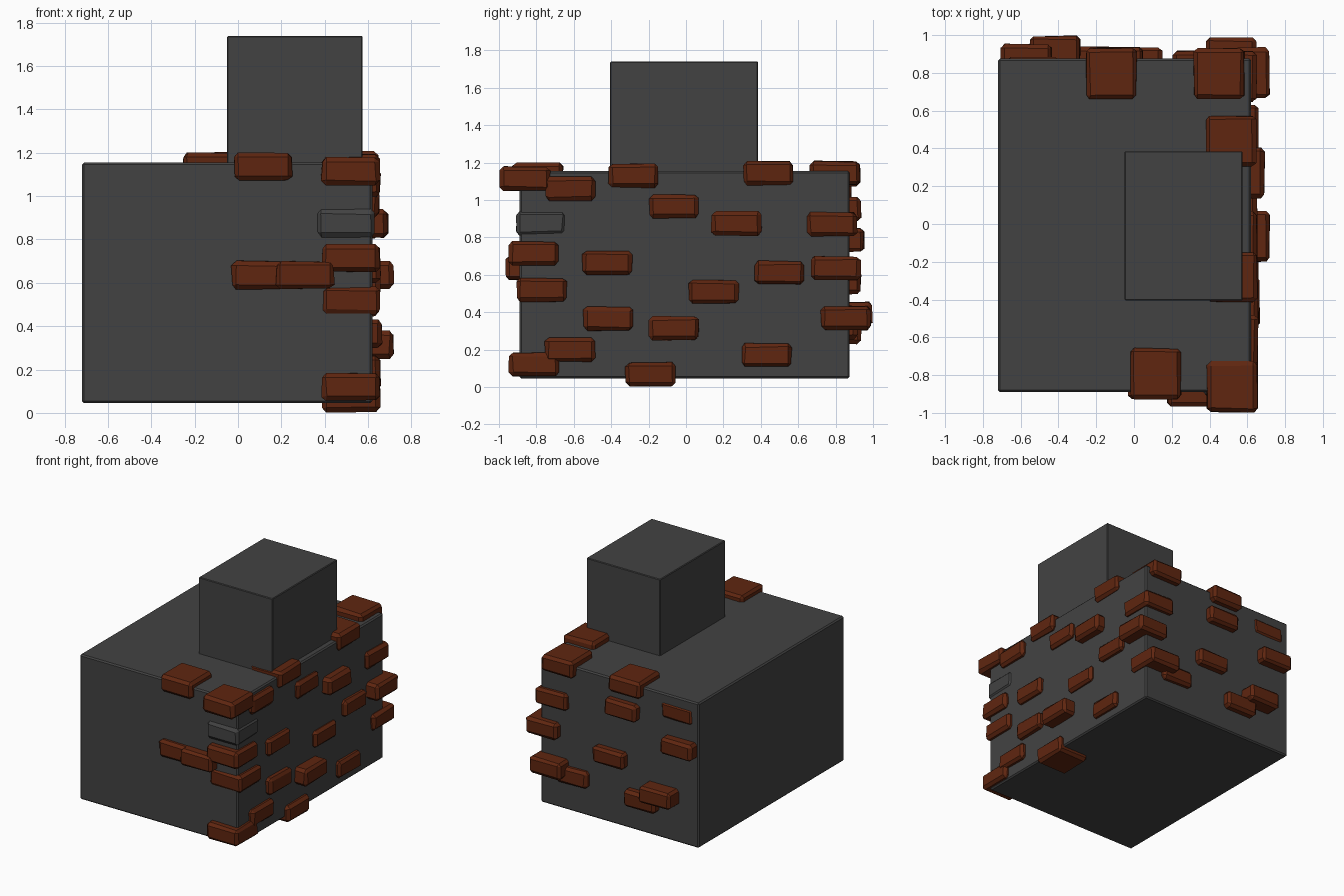
import bpy, bmesh, random
from mathutils import Vector

if "Cube" in bpy.data.objects:
    bpy.data.objects.remove(bpy.data.objects["Cube"])

random.seed(4)


def material(name, rgb):
    m = bpy.data.materials.new(name)
    m.diffuse_color = (*rgb, 1)
    m.use_nodes = True
    m.node_tree.nodes["Principled BSDF"].inputs["Base Color"].default_value = m.diffuse_color
    return m


GREY = material("dark grey plaster", (0.055, 0.055, 0.055))
BRICK = material("red brown brick", (0.115, 0.019, 0.005))


def box(name, lo, hi, mat, bevel, jitter=0.0):
    """Flat-shaded box between two corners with chamfered, optionally uneven edges."""
    lo, hi = Vector(lo), Vector(hi)
    bm = bmesh.new()
    bmesh.ops.create_cube(bm, size=1)
    for v in bm.verts:
        v.co = Vector([(lo[i] + hi[i]) / 2 + v.co[i] * (hi[i] - lo[i]) for i in range(3)])
    bmesh.ops.bevel(bm, geom=bm.edges[:], offset=bevel, segments=1,
                    affect='EDGES', profile=0.5)
    mid = (lo + hi) / 2
    for v in bm.verts:                      # worn edges: pull vertices slightly inward
        for i in range(3):
            v.co[i] -= (1 if v.co[i] > mid[i] else -1) * random.uniform(0, jitter)
    bmesh.ops.recalc_face_normals(bm, faces=bm.faces[:])
    me = bpy.data.meshes.new(name)
    bm.to_mesh(me)
    bm.free()
    me.materials.append(mat)
    ob = bpy.data.objects.new(name, me)
    bpy.context.collection.objects.link(ob)
    return ob


L, H = 0.275, 0.135                         # brick length / depth, brick height


def brick(name, x, y, z, mat=BRICK):
    """Square brick centred at x, y, z, mostly sunk into the wall."""
    half = Vector((L / 2, L / 2, H / 2))
    c = Vector((x, y, z))
    return box(name, c - half, c + half, mat, 0.02, 0.008)


# wall block and the chimney block on top
box("wall_block", (-0.72, -0.89, 0.045), (0.62, 0.875, 1.155), GREY, 0.01)
box("chimney_block", (-0.05, -0.405, 1.10), (0.575, 0.385, 1.74), GREY, 0.005)

# right wall bricks: y, z, outermost x
for y, z, out in [
    (-0.28, 1.13, 0.655), (0.44, 1.142, 0.65), (-0.62, 1.06, 0.66),
    (-0.065, 0.967, 0.655), (0.27, 0.875, 0.695), (-0.42, 0.665, 0.66),
    (0.50, 0.61, 0.66), (-0.772, 0.52, 0.66), (0.15, 0.51, 0.655),
    (-0.415, 0.365, 0.67), (-0.065, 0.315, 0.722), (-0.62, 0.20, 0.66),
    (0.43, 0.17, 0.66), (-0.19, 0.068, 0.66),
]:
    brick("right_brick", out - L / 2, y, z)

# corner bricks showing on two walls
for x, y, z in [
    (0.52, -0.862, 1.115), (0.52, -0.815, 0.715), (0.52, -0.812, 0.12),
    (0.515, 0.78, 0.87), (0.585, 0.80, 0.635), (0.515, 0.855, 0.37),
    (0.45, 0.797, 1.143),
]:
    brick("corner_brick", x, y, z)
brick("plastered_corner_brick", 0.498, -0.775, 0.875, GREY)

# front wall bricks: x, z, outermost y
for x, z, out in [(0.115, 1.135, -0.93), (0.105, 0.635, -0.93), (0.31, 0.635, -0.97)]:
    brick("front_brick", x, out + L / 2, z)

# back wall bricks: x, z, outermost y
for x, z, out in [
    (-0.12, 1.138, 0.935), (-0.085, 0.95, 0.94), (-0.535, 1.03, 0.89),
    (-0.57, 0.785, 0.955), (0.015, 0.56, 0.94), (-0.42, 0.39, 1.0),
    (-0.25, 0.295, 0.94), (0.34, 0.32, 0.92),
]:
    brick("back_brick", x, out - L / 2, z)
